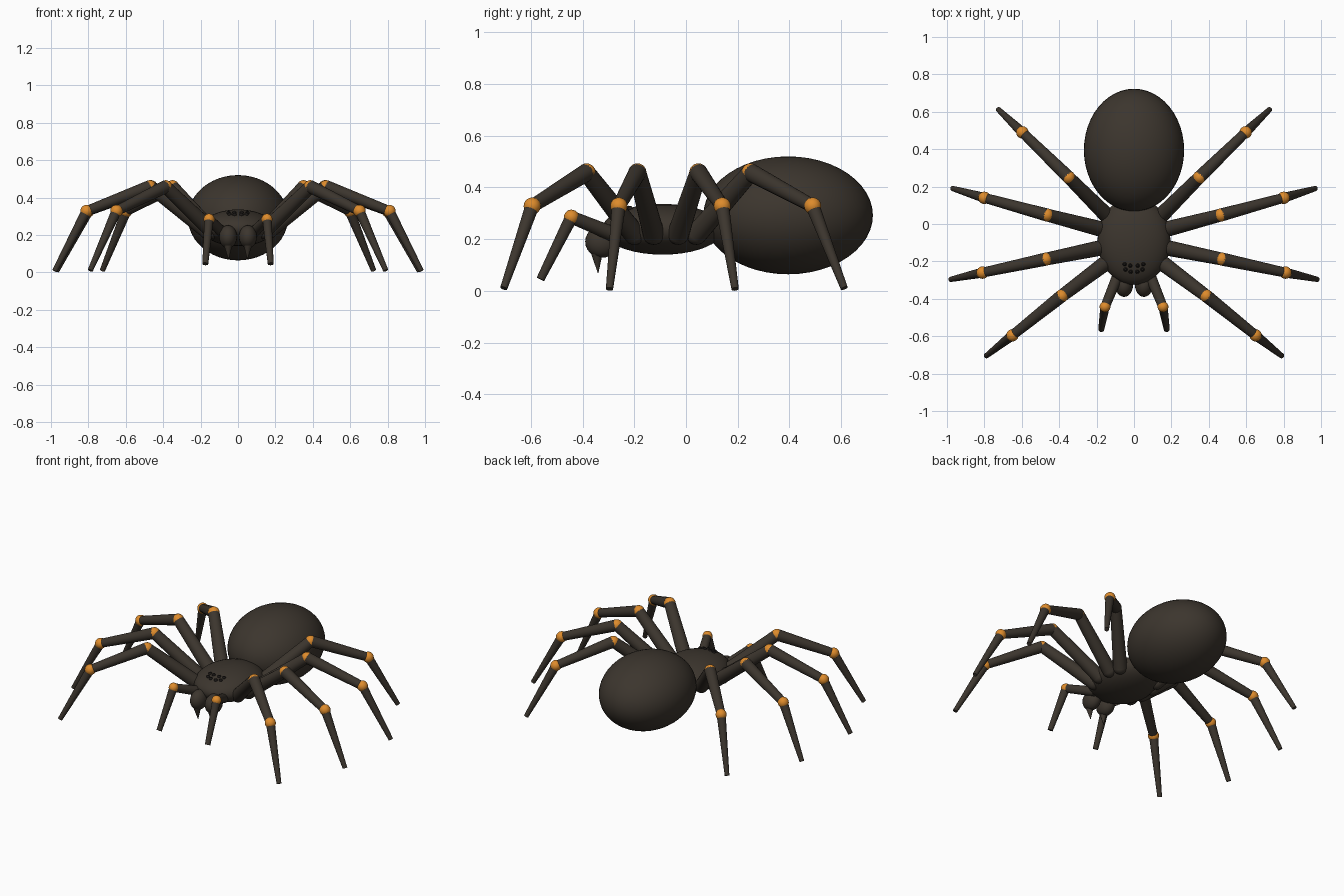
import bpy
from mathutils import Vector

if "Cube" in bpy.data.objects:
    bpy.data.objects.remove(bpy.data.objects["Cube"])


def material(name, rgb):
    m = bpy.data.materials.new(name)
    m.diffuse_color = (*rgb, 1)
    m.use_nodes = True
    m.node_tree.nodes["Principled BSDF"].inputs["Base Color"].default_value = m.diffuse_color
    return m


DARK = material("dark brown", (0.045, 0.036, 0.027))
ORANGE = material("orange", (0.73, 0.26, 0.025))
BLACK = material("near black", (0.012, 0.010, 0.009))


def finish(name, mat):
    ob = bpy.context.object
    ob.name = name
    ob.data.materials.append(mat)
    bpy.ops.object.shade_smooth_by_angle()
    return ob


def ball(name, centre, radii, mat=DARK, segs=24):
    bpy.ops.mesh.primitive_uv_sphere_add(segments=segs, ring_count=segs // 2,
                                         radius=1, location=centre)
    bpy.context.object.scale = radii
    bpy.ops.object.transform_apply(location=False, rotation=False, scale=True)
    return finish(name, mat)


def limb(name, a, b, r1, r2, mat=DARK):
    """Tapered segment from a to b."""
    a, b = Vector(a), Vector(b)
    d = b - a
    bpy.ops.mesh.primitive_cone_add(vertices=20, radius1=r1, radius2=r2,
                                    depth=d.length, location=(a + b) / 2,
                                    rotation=d.to_track_quat('Z', 'Y').to_euler())
    return finish(name, mat)


# Body
ball("abdomen", (0, 0.395, 0.292), (0.268, 0.328, 0.228), segs=48)
ball("head_thorax", (0, -0.09, 0.238), (0.195, 0.235, 0.098), segs=40)

# Legs: hip, bend, knee, foot for the right side
LEGS = [
    ((0.14, -0.20, 0.22), (0.387, -0.385, 0.458), (0.65, -0.595, 0.328), (0.79, -0.705, 0.010)),
    ((0.165, -0.125, 0.22), (0.472, -0.188, 0.458), (0.81, -0.26, 0.328), (0.98, -0.296, 0.007)),
    ((0.165, -0.03, 0.22), (0.465, 0.048, 0.458), (0.80, 0.14, 0.328), (0.97, 0.19, 0.007)),
    ((0.14, 0.04, 0.22), (0.35, 0.25, 0.458), (0.597, 0.49, 0.328), (0.725, 0.612, 0.010)),
]

for side, s in (("right", 1), ("left", -1)):
    def mx(p):
        return (p[0] * s, p[1], p[2])

    for i, leg in enumerate(LEGS, 1):
        hip, bend, knee, foot = map(mx, leg)
        tag = f"{side}_{i}"
        ball("hip_" + tag, hip, (0.042,) * 3)
        limb("upper_leg_" + tag, hip, bend, 0.042, 0.034)
        ball("bend_joint_" + tag, bend, (0.035,) * 3, ORANGE)
        limb("middle_leg_" + tag, bend, knee, 0.035, 0.026)
        ball("knee_joint_" + tag, knee, (0.033,) * 3, ORANGE)
        limb("lower_leg_" + tag, knee, foot, 0.027, 0.014)

    # Feelers beside the jaws
    base, joint, tip = map(mx, ((0.08, -0.26, 0.21), (0.155, -0.443, 0.285),
                                (0.175, -0.563, 0.045)))
    limb("feeler_upper_" + side, base, joint, 0.03, 0.025)
    ball("feeler_joint_" + side, joint, (0.029,) * 3, ORANGE)
    limb("feeler_lower_" + side, joint, tip, 0.025, 0.016)

    # Jaws and fangs
    ball("jaw_" + side, mx((0.053, -0.325, 0.19)), (0.048, 0.065, 0.062))
    limb("fang_" + side, mx((0.053, -0.345, 0.15)), mx((0.05, -0.34, 0.068)), 0.024, 0.001)

    # Eye cluster
    for j, (x, y) in enumerate([(0.018, -0.255), (0.02, -0.222),
                                (0.045, -0.243), (0.05, -0.215)], 1):
        t = 1 - (x / 0.195) ** 2 - ((y + 0.09) / 0.235) ** 2
        z = 0.238 + 0.098 * t ** 0.5
        ball(f"eye_{side}_{j}", (x * s, y, z), (0.011,) * 3, BLACK, 12)
